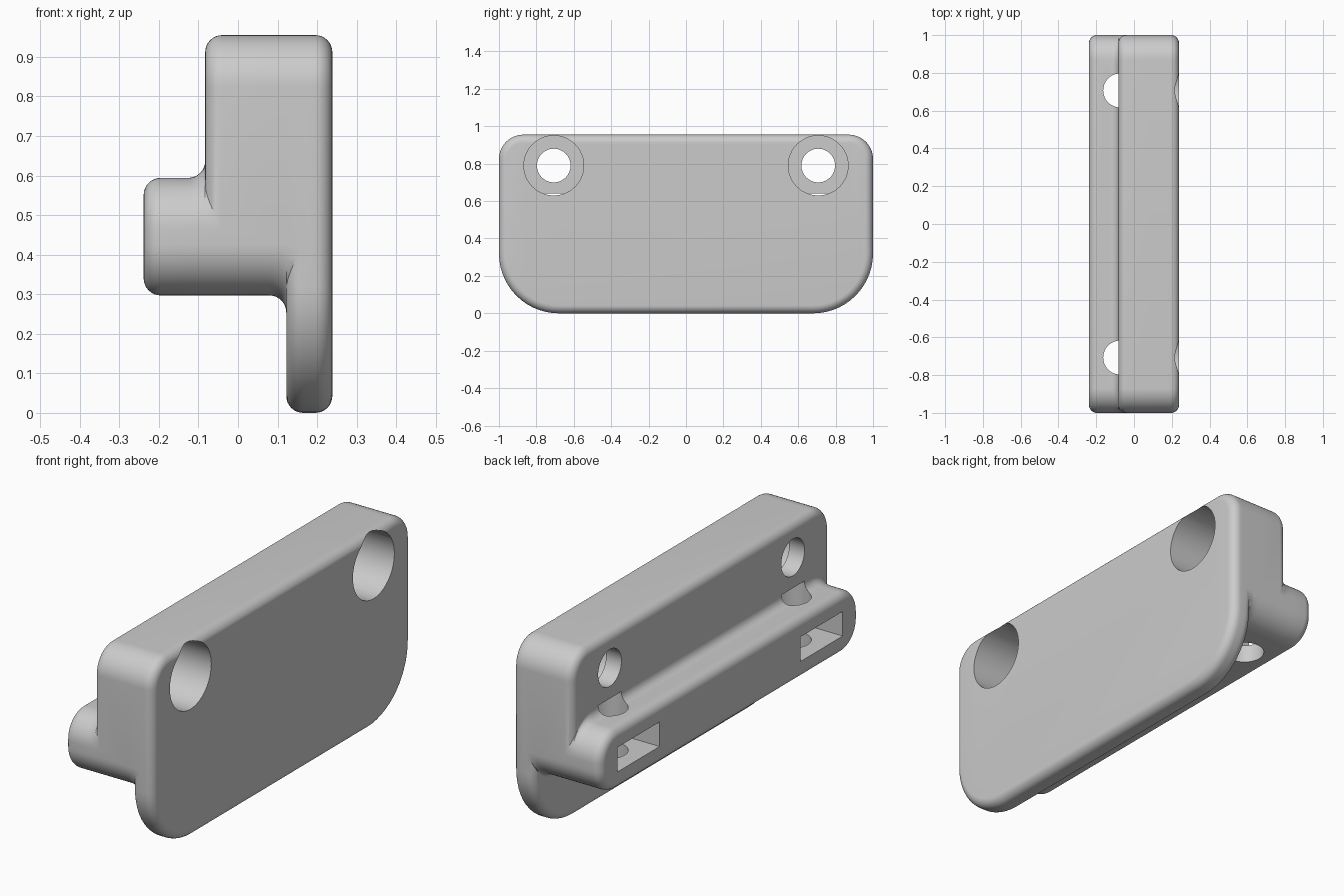
import bpy, bmesh, math
from mathutils import Matrix

if "Cube" in bpy.data.objects:
    bpy.data.objects.remove(bpy.data.objects["Cube"])

FILLET = 0.043
STEPS = 8      # rings per fillet
ARC = 14       # segments per outline corner

grey = bpy.data.materials.new("light grey")
grey.use_nodes = True
grey.diffuse_color = (0.6, 0.6, 0.6, 1)
grey.node_tree.nodes["Principled BSDF"].inputs["Base Color"].default_value = (0.6, 0.6, 0.6, 1)


def finish(bm, name):
    bmesh.ops.recalc_face_normals(bm, faces=bm.faces)
    mesh = bpy.data.meshes.new(name)
    bm.to_mesh(mesh)
    bm.free()
    mesh.materials.append(grey)
    obj = bpy.data.objects.new(name, mesh)
    bpy.context.collection.objects.link(obj)
    return obj


def outline(bottom, top, half, r_bottom, r_top):
    """Rounded rectangle in the YZ plane, counter-clockwise."""
    corners = [(half - r_bottom, bottom + r_bottom, r_bottom, -90),
               (half - r_top, top - r_top, r_top, 0),
               (r_top - half, top - r_top, r_top, 90),
               (r_bottom - half, bottom + r_bottom, r_bottom, 180)]
    pts = []
    for cy, cz, r, start in corners:
        for i in range(ARC + 1):
            a = math.radians(start + 90 * i / ARC)
            pts.append((cy + r * math.cos(a), cz + r * math.sin(a)))
    return pts


def loft(name, rings):
    """Skin a list of (x, outline) slices and cap both ends."""
    bm = bmesh.new()
    loops = [[bm.verts.new((x, y, z)) for y, z in pts] for x, pts in rings]
    n = len(loops[0])
    for a, b in zip(loops, loops[1:]):
        for i in range(n):
            j = (i + 1) % n
            bm.faces.new((a[i], a[j], b[j], b[i]))
    bm.faces.new(loops[0])
    bm.faces.new(loops[-1])
    return finish(bm, name)


def rounded_end(x, direction, bottom, top, rb, rt):
    """Slices of a convex fillet starting on the end face at x."""
    rings = []
    for i in range(STEPS + 1):
        a = math.pi / 2 * i / STEPS
        d = FILLET * (1 - math.sin(a))
        rings.append((x + direction * FILLET * (1 - math.cos(a)),
                      outline(bottom + d, top - d, 1 - d, rb - d, rt - d)))
    return rings


def flare(x, bottom, top, rb, rt, down, up):
    """Slices of a concave fillet that meets a wall at x."""
    rings = []
    for i in range(STEPS + 1):
        a = math.pi / 2 * i / STEPS
        d = FILLET * (1 - math.cos(a))
        rings.append((x - FILLET + FILLET * math.sin(a),
                      outline(bottom - d * down, top + d * up, 1,
                              rb + d * down, rt + d * up)))
    return rings


def cylinder(name, radius, start, end, axis):
    bm = bmesh.new()
    bmesh.ops.create_cone(bm, cap_ends=True, segments=48, radius1=radius,
                          radius2=radius, depth=(end - start).length)
    turn = Matrix.Rotation(math.pi / 2, 4, 'Y') if axis == 'X' else Matrix()
    bm.transform(Matrix.Translation((start + end) / 2) @ turn)
    return finish(bm, name)


def box(name, low, high):
    bm = bmesh.new()
    bmesh.ops.create_cube(bm, size=1)
    size = high - low
    bm.transform(Matrix.Translation((low + high) / 2) @ Matrix.Diagonal((*size, 1)))
    return finish(bm, name)


def combine(target, other, operation):
    other.hide_render = True
    mod = target.modifiers.new(operation, 'BOOLEAN')
    mod.operation = operation
    mod.solver = 'EXACT'
    mod.object = other
    bpy.context.view_layer.objects.active = target
    bpy.ops.object.modifier_apply(modifier=mod.name)
    bpy.data.objects.remove(other)


V = Matrix.Translation  # shorthand for building points


def point(x, y, z):
    return V((x, y, z)).to_translation()


BACK, FACE, LIP, OUTER = 0.2385, -0.083, 0.122, -0.2385
TOP, LEDGE_LOW, LEDGE_TOP = 0.955, 0.297, 0.594
R, R_BIG = 0.13, 0.32

# Tall plate with a lip along the bottom
body = loft("bracket_body",
            rounded_end(LIP, 1, 0, TOP, R_BIG, R)
            + rounded_end(BACK, -1, 0, TOP, R_BIG, R)[::-1])

# Thick upper block, flaring into the lip
lip_flare = flare(LIP, LEDGE_LOW, TOP, R, R, 1, 0)
block = loft("upper_block",
             rounded_end(FACE, 1, LEDGE_LOW, TOP, R, R)
             + lip_flare + [(0.18, lip_flare[-1][1])])

# Projecting ledge, flaring up into the block
top_flare = flare(FACE, LEDGE_LOW, LEDGE_TOP, R, R, 0, 1)
ledge = loft("ledge",
             rounded_end(OUTER, 1, LEDGE_LOW, LEDGE_TOP, R, R)
             + top_flare + [(0.0, top_flare[-1][1])])

combine(body, block, 'UNION')
combine(body, ledge, 'UNION')

# Screw holes, counterbores, ledge holes and nut slots at both ends
for y in (-0.707, 0.707):
    combine(body, cylinder("screw_hole", 0.09, point(-0.5, y, 0.79), point(0.5, y, 0.79), 'X'), 'DIFFERENCE')
    combine(body, cylinder("counterbore", 0.16, point(0.0, y, 0.79), point(0.5, y, 0.79), 'X'), 'DIFFERENCE')
    combine(body, cylinder("ledge_hole", 0.09, point(-0.073, y, 0.2), point(-0.073, y, 0.64), 'Z'), 'DIFFERENCE')
    combine(body, box("nut_slot", point(-0.4, y - 0.163, 0.385), point(0.09, y + 0.163, 0.505)), 'DIFFERENCE')

# Smooth fillets, crisp hole rims
bpy.ops.object.select_all(action='DESELECT')
body.select_set(True)
bpy.context.view_layer.objects.active = body
bpy.ops.object.shade_smooth_by_angle(angle=math.radians(30))
